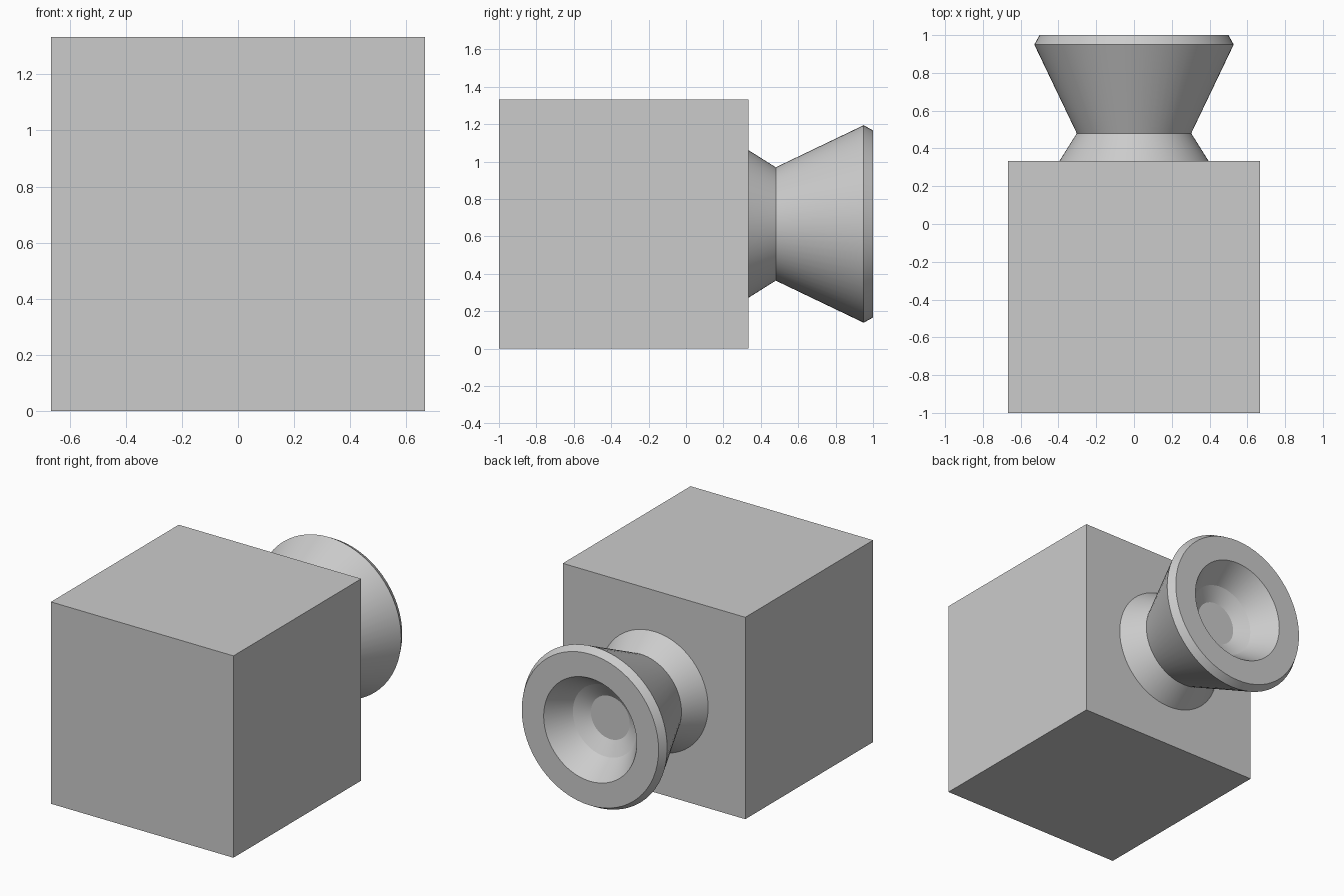
import bpy, bmesh
from math import radians, cos, sin, tau

if "Cube" in bpy.data.objects:
    bpy.data.objects.remove(bpy.data.objects["Cube"])

S = 2 / 3          # half the body width, also the knob axis height
SEGMENTS = 64


def add_object(name, bm):
    bmesh.ops.recalc_face_normals(bm, faces=bm.faces)
    mesh = bpy.data.meshes.new(name)
    bm.to_mesh(mesh)
    bm.free()
    obj = bpy.data.objects.new(name, mesh)
    bpy.context.collection.objects.link(obj)
    return obj


# Cube body
bm = bmesh.new()
bmesh.ops.create_cube(bm, size=2 * S)
bmesh.ops.translate(bm, verts=bm.verts, vec=(0, -1 + S, S))
add_object("body", bm)

# Turned barrel: (y, radius) from the body out to the rim, then into the recess
profile = [(1 / 3, 0.395), (0.48, 0.303), (0.95, 0.528), (1.0, 0.5),
           (1.0, 0.34), (0.845, 0.235), (0.79, 0.142)]
bm = bmesh.new()
rings = [[bm.verts.new((r * cos(tau * i / SEGMENTS), y, S + r * sin(tau * i / SEGMENTS)))
          for i in range(SEGMENTS)] for y, r in profile]
for a, b in zip(rings, rings[1:]):
    for i in range(SEGMENTS):
        j = (i + 1) % SEGMENTS
        bm.faces.new((a[i], b[i], b[j], a[j]))
bm.faces.new(rings[-1])  # recess floor
barrel = add_object("lens_barrel", bm)
# The open seam sits on the body, so make sure the normals point outwards
if barrel.data.polygons[-1].normal.y < 0:
    barrel.data.flip_normals()

# Smooth round the axis, crisp at the profile corners
bpy.context.view_layer.objects.active = barrel
barrel.select_set(True)
bpy.ops.object.shade_smooth_by_angle(angle=radians(20))
